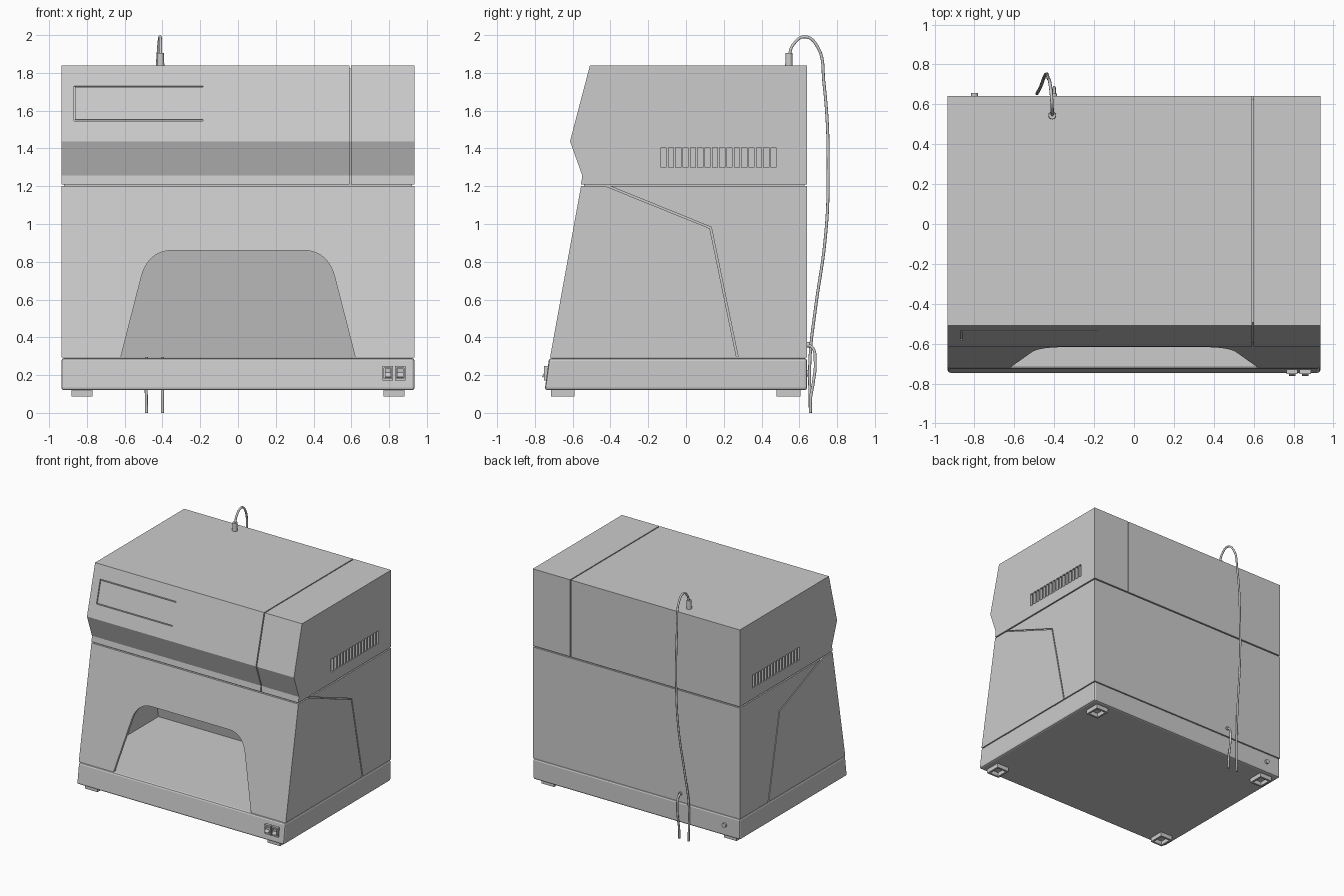
import bpy, bmesh, math
from mathutils import Vector

if "Cube" in bpy.data.objects:
    bpy.data.objects.remove(bpy.data.objects["Cube"], do_unlink=True)

GREY = (0.6, 0.6, 0.6, 1.0)
grey = bpy.data.materials.new("light_grey")
grey.use_nodes = True
grey.diffuse_color = GREY
shader = next(n for n in grey.node_tree.nodes if n.type == 'BSDF_PRINCIPLED')
shader.inputs["Base Color"].default_value = GREY
shader.inputs["Roughness"].default_value = 0.6


def new_object(name, bm):
    bmesh.ops.recalc_face_normals(bm, faces=bm.faces)
    mesh = bpy.data.meshes.new(name)
    bm.to_mesh(mesh)
    bm.free()
    mesh.materials.append(grey)
    ob = bpy.data.objects.new(name, mesh)
    bpy.context.collection.objects.link(ob)
    return ob


def add_prism(bm, profile, a, b, axis='X'):
    """Extrude a (y, z) profile along X, or an (x, z) profile along Y."""
    def place(p, t):
        return (t, p[0], p[1]) if axis == 'X' else (p[0], t, p[1])
    face = bm.faces.new([bm.verts.new(place(p, a)) for p in profile])
    ext = bmesh.ops.extrude_face_region(bm, geom=[face])
    move = Vector((b - a, 0, 0)) if axis == 'X' else Vector((0, b - a, 0))
    bmesh.ops.translate(bm, vec=move, verts=[v for v in ext["geom"] if isinstance(v, bmesh.types.BMVert)])


def prism(name, profile, a, b, axis='X'):
    bm = bmesh.new()
    add_prism(bm, profile, a, b, axis)
    return new_object(name, bm)


def rect(u0, u1, v0, v1):
    return [(u0, v0), (u1, v0), (u1, v1), (u0, v1)]


def box(name, x0, x1, y0, y1, z0, z1):
    return prism(name, rect(y0, y1, z0, z1), x0, x1)


def ribbon(points, width):
    """Outline of a mitred strip that follows a 2D path."""
    pts = [Vector(p) for p in points]
    left, right = [], []
    for i, p in enumerate(pts):
        dirs = []
        if i > 0:
            dirs.append((p - pts[i - 1]).normalized())
        if i < len(pts) - 1:
            dirs.append((pts[i + 1] - p).normalized())
        normals = [Vector((-d.y, d.x)) for d in dirs]
        n = sum(normals, Vector((0, 0))).normalized()
        n *= width / 2 / n.dot(normals[0])
        left.append(tuple(p + n))
        right.append(tuple(p - n))
    return left + right[::-1]


def modify(ob, kind, **settings):
    mod = ob.modifiers.new(kind.lower(), kind)
    for key, value in settings.items():
        setattr(mod, key, value)
    bpy.context.view_layer.objects.active = ob
    bpy.ops.object.modifier_apply(modifier=mod.name)


def cut(ob, cutter):
    modify(ob, 'BOOLEAN', operation='DIFFERENCE', solver='EXACT', object=cutter)
    bpy.data.objects.remove(cutter, do_unlink=True)


def smooth(ob):
    for o in bpy.context.selected_objects:
        o.select_set(False)
    bpy.context.view_layer.objects.active = ob
    ob.select_set(True)
    bpy.ops.object.shade_smooth_by_angle(angle=math.radians(35))


W = 0.935     # half width of the housing
BACK = 0.641  # rear face

# Base tray with chamfered edges
base = prism("base", [(-0.725, 0.29), (-0.748, 0.12), (BACK, 0.12), (BACK, 0.29)], -W, W)
modify(base, 'BEVEL', width=0.014, segments=2, limit_method='ANGLE')

# Hollow feet, open underneath
for sx, side in ((-1, "right"), (1, "left")):
    for y0, end in ((-0.715, "front"), (0.48, "back")):
        x = sx * 0.825
        foot = box(f"{end}_{side}_foot", x - 0.056, x + 0.056, y0, y0 + 0.125, 0.086, 0.125)
        cut(foot, box("foot_hollow", x - 0.04, x + 0.04, y0 + 0.016, y0 + 0.109, 0.05, 0.119))

# Lower housing with an inner chamber
body = prism("lower_housing", [(-0.72, 0.292), (-0.556, 1.2), (BACK, 1.2), (BACK, 0.292)], -W, W)
cut(body, prism("chamber", [(-0.703, 0.25), (0.275, 0.25), (0.13, 0.96), (-0.43, 1.17), (-0.537, 1.17)],
                -0.905, 0.905))

# Arched front opening
a, b, c = Vector((-0.512, 0.72)), Vector((-0.475, 0.86)), Vector((-0.345, 0.86))
arch = [(-0.632, 0.25)]
for i in range(11):
    t = i / 10
    arch.append(tuple(a * (1 - t) ** 2 + b * 2 * t * (1 - t) + c * t * t))
arch += [(-x, z) for x, z in reversed(arch)]
cut(body, prism("arch_cutter", arch, -0.9, -0.3, 'Y'))

# Seam grooves of the front cover on both sides
seam = ribbon([(-0.45, 1.215), (0.13, 0.98), (0.277, 0.27)], 0.009)
for sx in (-1, 1):
    cut(body, prism("seam_cutter", seam, sx * 0.925, sx * 1.0))

# Recessed neck between lower and upper housing
box("neck", -W + 0.014, W - 0.014, -0.54, BACK - 0.014, 1.19, 1.22)

# Upper housing in two sections with a recessed joint
head = [(-0.509, 1.838), (-0.614, 1.438), (-0.549, 1.256), (-0.556, 1.21), (BACK, 1.21), (BACK, 1.838)]
inner = [(-0.495, 1.824), (-0.598, 1.438), (-0.535, 1.256), (-0.54, 1.22), (BACK - 0.014, 1.22),
         (BACK - 0.014, 1.824)]
main_head = prism("upper_housing_main", head, -W, 0.591)
side_head = prism("upper_housing_side", head, 0.599, W)
prism("upper_housing_joint", inner, 0.57, 0.62)

# Side vent slots
for ob, sx in ((main_head, -1), (side_head, 1)):
    bm = bmesh.new()
    count, y0, pitch = 16, -0.132, 0.0388
    for i in range(count):
        y = y0 + i * pitch
        add_prism(bm, rect(y, y + 0.027, 1.3, 1.405), sx * 0.905, sx * 1.0)
    cut(ob, new_object("vent_cutter", bm))

# Outline groove of the display panel on the sloping front
tilt = math.atan2(0.105, 0.4)
top, bottom = 0.29 / math.cos(tilt), 0.112 / math.cos(tilt)
groove = prism("panel_groove", ribbon([(-0.184, top), (-0.866, top), (-0.866, bottom), (-0.184, bottom)], 0.007),
               -0.08, 0.01, 'Y')
groove.location = (0, -0.614, 1.438)
groove.rotation_euler.x = -tilt
bpy.context.view_layer.update()
cut(main_head, groove)

# Rocker switches on the base
for x, name in ((0.793, "inner"), (0.859, "outer")):
    bezel = box(f"{name}_switch_frame", x - 0.028, x + 0.028, -0.752, -0.71, 0.172, 0.248)
    cut(bezel, box("switch_hollow", x - 0.02, x + 0.02, -0.8, -0.742, 0.182, 0.238))
    prism(f"{name}_switch_rocker", [(-0.735, 0.186), (-0.763, 0.19), (-0.75, 0.213), (-0.752, 0.234),
                                    (-0.735, 0.234)], x - 0.016, x + 0.016)


def cylinder(name, radius, depth, location, rot_x=0.0, top_radius=None):
    bm = bmesh.new()
    bmesh.ops.create_cone(bm, cap_ends=True, segments=24, radius1=radius,
                          radius2=top_radius or radius, depth=depth)
    ob = new_object(name, bm)
    ob.location = location
    ob.rotation_euler.x = rot_x
    smooth(ob)
    return ob


# Rear button and cable fittings
cylinder("rear_button", 0.018, 0.03, (-0.8, 0.641, 0.21), math.pi / 2)
cylinder("cable_plug", 0.02, 0.07, (-0.41, 0.545, 1.87), 0, 0.018)
cylinder("lower_cable_socket", 0.014, 0.02, (-0.4, 0.644, 0.36), math.pi / 2)


def cable(name, points):
    curve = bpy.data.curves.new(name, 'CURVE')
    curve.dimensions = '3D'
    curve.bevel_depth = 0.008
    curve.bevel_resolution = 3
    curve.use_fill_caps = True
    spline = curve.splines.new('BEZIER')
    spline.bezier_points.add(len(points) - 1)
    for bp, p in zip(spline.bezier_points, points):
        bp.co = p
        bp.handle_left_type = bp.handle_right_type = 'AUTO'
    curve.materials.append(grey)
    bpy.context.collection.objects.link(bpy.data.objects.new(name, curve))


cable("long_cable", [(-0.41, 0.545, 1.89), (-0.41, 0.568, 1.95), (-0.413, 0.63, 1.991), (-0.42, 0.695, 1.94),
                     (-0.43, 0.73, 1.75), (-0.44, 0.752, 1.2), (-0.45, 0.737, 0.92), (-0.47, 0.685, 0.55),
                     (-0.485, 0.657, 0.3), (-0.485, 0.658, 0.0)])
cable("short_cable", [(-0.4, 0.645, 0.36), (-0.4, 0.67, 0.345), (-0.4, 0.684, 0.27), (-0.4, 0.674, 0.16),
                      (-0.4, 0.66, 0.08), (-0.4, 0.658, 0.0)])
